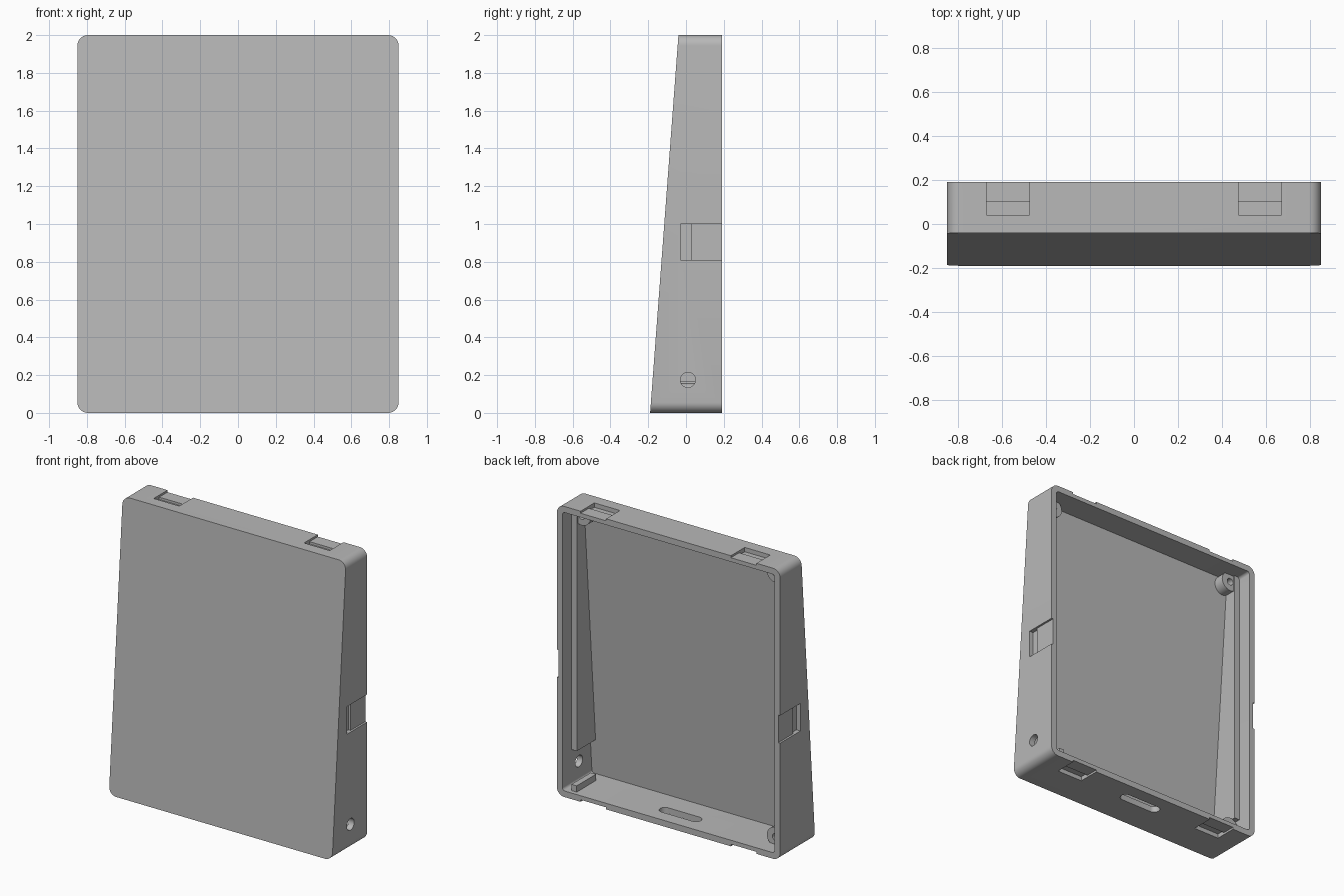
import bpy, bmesh, math
from mathutils import Vector

cube = bpy.data.objects.get("Cube")
if cube:
    bpy.data.objects.remove(cube, do_unlink=True)

W, H, BACK = 0.85, 2.0, 0.19      # half width, height, rear plane
WALL, PLATE = 0.042, 0.055        # side wall and front plate thickness

grey = bpy.data.materials.new("plain grey")
grey.use_nodes = True
grey.diffuse_color = (0.48, 0.48, 0.48, 1)
grey.node_tree.nodes["Principled BSDF"].inputs["Base Color"].default_value = grey.diffuse_color


def front_y(z):
    """Sloping front plane."""
    return -0.19 + 0.075 * z


def rounded(cu, cv, hu, hv, r, seg=8):
    """Outline of a rounded rectangle as (u, v) pairs."""
    pts = []
    for k, (su, sv) in enumerate(((1, 1), (-1, 1), (-1, -1), (1, -1))):
        for i in range(seg + 1):
            a = (k + i / seg) * math.pi / 2
            pts.append((cu + su * (hu - r) + r * math.cos(a),
                        cv + sv * (hv - r) + r * math.sin(a)))
    return pts


def circle(cu, cv, r, n=32):
    return [(cu + r * math.cos(i * math.tau / n), cv + r * math.sin(i * math.tau / n))
            for i in range(n)]


def loft(name, rings):
    """Bridge successive rings and cap both ends."""
    bm = bmesh.new()
    loops = [[bm.verts.new(p) for p in ring] for ring in rings]
    n = len(loops[0])
    for a, b in zip(loops, loops[1:]):
        for i in range(n):
            bm.faces.new((a[i], a[(i + 1) % n], b[(i + 1) % n], b[i]))
    bm.faces.new(loops[0])
    bm.faces.new(loops[-1])
    bmesh.ops.recalc_face_normals(bm, faces=bm.faces)
    mesh = bpy.data.meshes.new(name)
    bm.to_mesh(mesh)
    bm.free()
    mesh.materials.append(grey)
    obj = bpy.data.objects.new(name, mesh)
    bpy.context.collection.objects.link(obj)
    return obj


def box(name, lo, hi):
    (x0, y0, z0), (x1, y1, z1) = lo, hi
    return loft(name, [[(x0, y0, z), (x1, y0, z), (x1, y1, z), (x0, y1, z)] for z in (z0, z1)])


def select(obj):
    bpy.ops.object.select_all(action='DESELECT')
    obj.select_set(True)
    bpy.context.view_layer.objects.active = obj


def smooth(obj):
    select(obj)
    bpy.ops.object.shade_smooth_by_angle(angle=math.radians(30))


def cut(obj, cutter):
    cutter.hide_render = True
    select(obj)
    mod = obj.modifiers.new("cut", 'BOOLEAN')
    mod.operation, mod.solver, mod.object = 'DIFFERENCE', 'EXACT', cutter
    bpy.ops.object.modifier_apply(modifier=mod.name)
    bpy.data.objects.remove(cutter, do_unlink=True)


# Hollow wedge-shaped shell, open at the back
outer = rounded(0, H / 2, W, H / 2, 0.055)
inner = rounded(0, H / 2, W - WALL, H / 2 - WALL, 0.02)
shell = loft("case_shell", [
    [(x, front_y(z), z) for x, z in outer],
    [(x, BACK, z) for x, z in outer],
    [(x, BACK, z) for x, z in inner],
    [(x, front_y(z) + PLATE, z) for x, z in inner]])

# Clip recesses: shallow step to the rear edge, deeper pocket in front of it
SHALLOW, DEEP, OVER = 0.014, 0.03, 0.05
for s in (1, -1):
    for depth, y0, y1 in ((SHALLOW, 0.029, BACK + OVER), (DEEP, -0.03, 0.03)):
        xs = sorted((s * (W - depth), s * (W + OVER)))
        cut(shell, box("side_cutter", (xs[0], y0, 0.81), (xs[1], y1, 1.0)))
    xs = sorted((s * 0.475, s * 0.67))
    for depth, y0, y1 in ((SHALLOW, 0.099, BACK + OVER), (DEEP, 0.04, 0.1)):
        for z0, z1 in ((H - depth, H + OVER), (-OVER, depth)):
            cut(shell, box("end_cutter", (xs[0], y0, z0), (xs[1], y1, z1)))

# Round hole through the left wall
cut(shell, loft("hole_cutter", [[(x, y, z) for y, z in circle(0.01, 0.175, 0.04)]
                                for x in (W - 0.1, W + 0.1)]))
# Oblong port through the bottom wall
cut(shell, loft("port_cutter", [[(x, y, z) for x, y in rounded(0, 0.06, 0.155, 0.037, 0.036)]
                                for z in (-0.05, 0.1)]))
smooth(shell)

# Long support ledges on the inner side walls
for name, s, z0 in (("left_ledge", 1, 0.285), ("right_ledge", -1, 0.165)):
    z1 = H - WALL / 2
    rings = []
    for x in (s * (W - WALL - 0.04), s * (W - WALL + 0.005)):
        rings.append([(x, front_y(z0) + 0.04, z0), (x, 0.09, z0),
                      (x, 0.09, z1), (x, front_y(z1) + 0.04, z1)])
    loft(name, rings)

# Screw bosses with blind holes
for name, x, z in (("top_left_boss", 0.738, 1.908), ("top_right_boss", -0.738, 1.908),
                   ("bottom_right_boss", -0.738, 0.092)):
    base = front_y(z) + 0.035
    levels = ((0.066, base), (0.066, 0.08), (0.024, 0.08), (0.024, base + 0.025))
    smooth(loft(name, [[(u, y, v) for u, v in circle(x, z, r)] for r, y in levels]))

# Small rib on the floor of the case
box("floor_rib", (0.72, -0.05, WALL - 0.01), (0.76, 0.16, 0.085))
